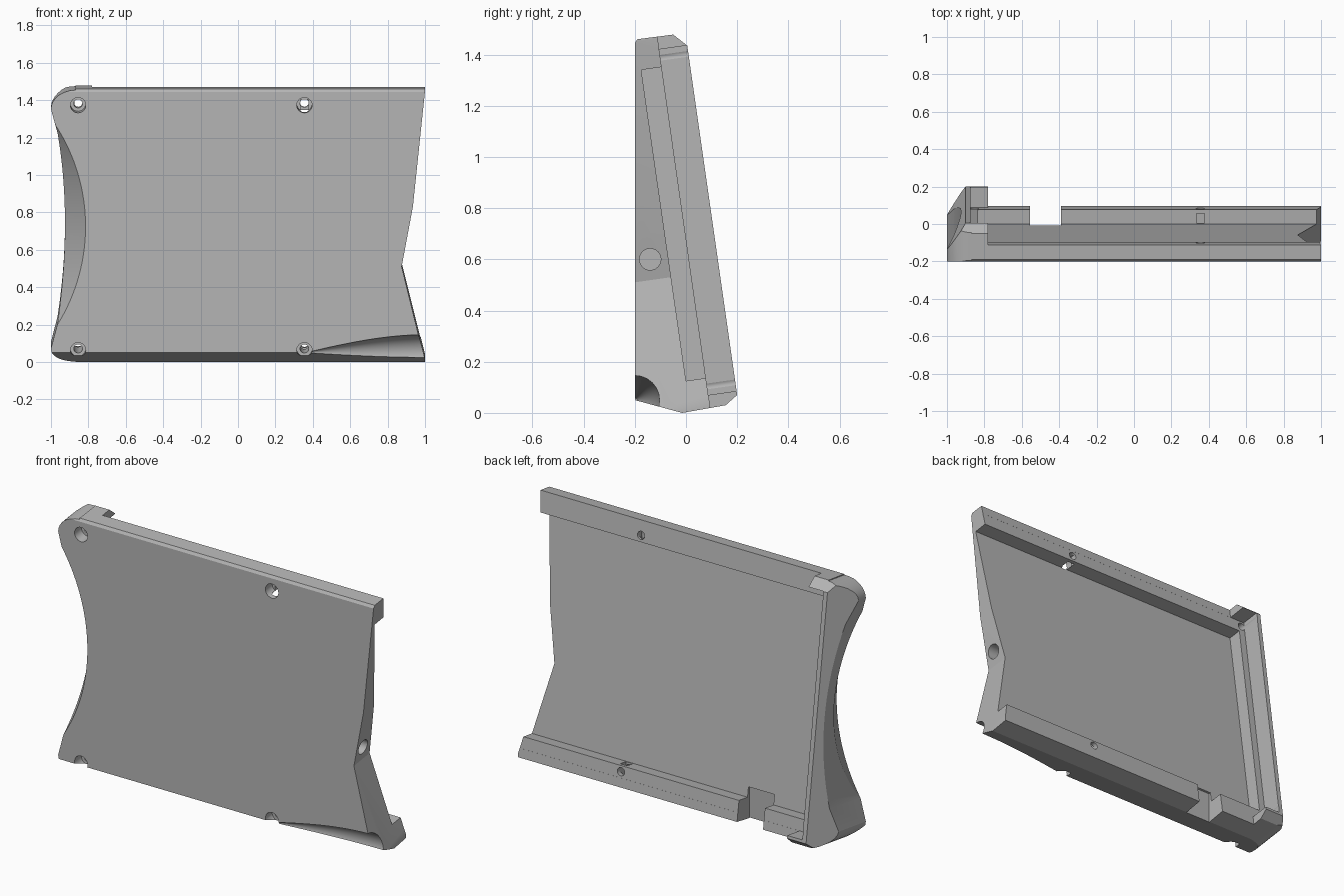
import bpy, bmesh, math

cube = bpy.data.objects.get("Cube")
if cube:
    bpy.data.objects.remove(cube, do_unlink=True)

TILT = 0.1434   # slope of the leaning back

grey = bpy.data.materials.new("matte grey")
grey.use_nodes = True
grey.diffuse_color = (0.46, 0.46, 0.46, 1)
grey.node_tree.nodes["Principled BSDF"].inputs["Base Color"].default_value = (0.46, 0.46, 0.46, 1)


def finish(name, bm):
    bmesh.ops.recalc_face_normals(bm, faces=bm.faces)
    mesh = bpy.data.meshes.new(name)
    bm.to_mesh(mesh)
    bm.free()
    mesh.materials.append(grey)
    obj = bpy.data.objects.new(name, mesh)
    bpy.context.collection.objects.link(obj)
    return obj


def prism(name, axis, pts, lo, hi, shear=(0, 0), base=0.0):
    """Extrude a 2D outline along an axis, optionally sheared."""
    bm = bmesh.new()
    rings = []
    for t in (lo, hi):
        ring = []
        for u, v in pts:
            co = [u + shear[0] * (t - base), v + shear[1] * (t - base)]
            co.insert("xyz".index(axis), t)
            ring.append(bm.verts.new(co))
        rings.append(ring)
        bm.faces.new(ring)
    n = len(pts)
    for i in range(n):
        j = (i + 1) % n
        bm.faces.new((rings[0][i], rings[0][j], rings[1][j], rings[1][i]))
    return finish(name, bm)


def arc(cx, cz, rx, rz, a0, a1, n):
    steps = [math.radians(a0 + (a1 - a0) * i / n) for i in range(n + 1)]
    return [(cx + rx * math.cos(a), cz + rz * math.sin(a)) for a in steps]


def circle(x, z, r):
    return arc(x, z, r, r, 0, 345, 23)


# Wedge-shaped body with bevelled top and bottom
body = prism("case_back_shell", "x", [
    (-0.2, 0.05), (-0.015, 0), (0.155, 0.03), (0.2, 0.07),
    (0.005, 1.435), (-0.05, 1.478), (-0.19, 1.46), (-0.2, 1.445)], -1, 1)


def cut(tool):
    tool.hide_render = True
    mod = body.modifiers.new("cut", "BOOLEAN")
    mod.operation = "DIFFERENCE"
    mod.solver = "EXACT"
    mod.object = tool
    bpy.ops.object.select_all(action="DESELECT")
    bpy.context.view_layer.objects.active = body
    body.select_set(True)
    bpy.ops.object.modifier_apply(modifier=mod.name)
    bpy.data.objects.remove(tool, do_unlink=True)


# Rails stepped down from the end cap and its corner tabs
cut(prism("rail_step", "x", [(-0.126, 1.57), (0.112, -0.1), (0.5, -0.1), (0.5, 1.57)], -0.78, 1.1))
cut(prism("tab_gap", "x", [(-0.105, 1.42), (0.3, 1.478), (0.3, 0.1), (0.087, 0.07)], -0.875, 1.1))
# Channel between the rails
cut(prism("channel", "x", [(-0.175, 1.34), (0, 0.125), (0.3, 0.168), (0.3, 1.408)], -0.835, 1.1))

# Rounded, waisted outline of the grip end
waist = [(-0.925 - 0.04 * u * u, 0.72 + 0.51 * u) for u in [i / 10 for i in range(-10, 11)]]
outline = ([(-1.3, -0.3), (-0.87, -0.3)]
           + arc(-0.87, 0.08, 0.13, 0.095, 270, 180, 8) + waist
           + arc(-0.87, 1.36, 0.13, 0.1, 180, 90, 8)
           + [(-0.87, 1.8), (-1.3, 1.8)])
cut(prism("grip_outline", "y", outline, -0.5, 0.5, (0, TILT), -0.15))

# Slanted chamfer along the back of the grip end
cut(prism("grip_chamfer", "z", [(-0.84, 0.29), (-1.1, -0.1), (-1.1, 0.29)],
          -0.3, 1.8, (0, -TILT), 0.08))

# Slanted finger scoop on the front of the grip end
cut(prism("finger_scoop", "y", arc(-1.809, 0.725, 0.994, 0.994, -60, 60, 64),
          -0.4, 0.4, (-0.6, 0), -0.2))

# V-shaped opening at the other end
cut(prism("end_notch", "y", [(1.001, 1.46), (0.935, 0.83), (0.875, 0.51), (1.001, -0.004),
                             (1.3, -0.004), (1.3, 1.46)], -0.5, 0.5, (0, TILT), -0.2))

# Tapered round scoop along the lower front edge
bm = bmesh.new()
rings = []
for i in range(17):
    t = 0.004 + i / 16
    r = 0.097 * math.sin(min(t, 1) * math.pi / 2)
    rings.append([bm.verts.new((0.36 + 0.66 * t, -0.2 + v, 0.05 + w))
                  for v, w in circle(0, 0, r)])
for a, b in zip(rings, rings[1:]):
    for i in range(len(a)):
        j = (i + 1) % len(a)
        bm.faces.new((a[i], a[j], b[j], b[i]))
bm.faces.new(rings[0])
bm.faces.new(rings[-1])
cut(finish("corner_scoop", bm))

# Counterbored screw holes
for x in (-0.855, 0.355):
    for z in (0.063, 1.373):
        cut(prism("counterbore", "y", circle(x, z, 0.041), -0.3, -0.14, (0, TILT), -0.2))
        cut(prism("screw_hole", "y", circle(x, z, 0.023), -0.25, 0.3, (0, TILT), -0.2))

# Nut slots inside the rails
for y, z in ((0.005, 0.05), (-0.165, 1.3)):
    cut(prism("nut_slot", "x", [(y, z), (y + 0.05, z + 0.007), (y + 0.05, z + 0.107),
                                (y, z + 0.1)], 0.333, 0.378))

# Round socket in the open end
cut(prism("end_socket", "x", circle(-0.14, 0.6, 0.042), 0.72, 1.2))

# Cable gap through the lower rail
cut(prism("cable_gap", "x", [(-0.02, -0.2), (0.4, -0.2), (0.4, 0.24), (-0.02, 0.18)],
          -0.555, -0.39))

bpy.ops.object.shade_smooth_by_angle(angle=math.radians(20))
